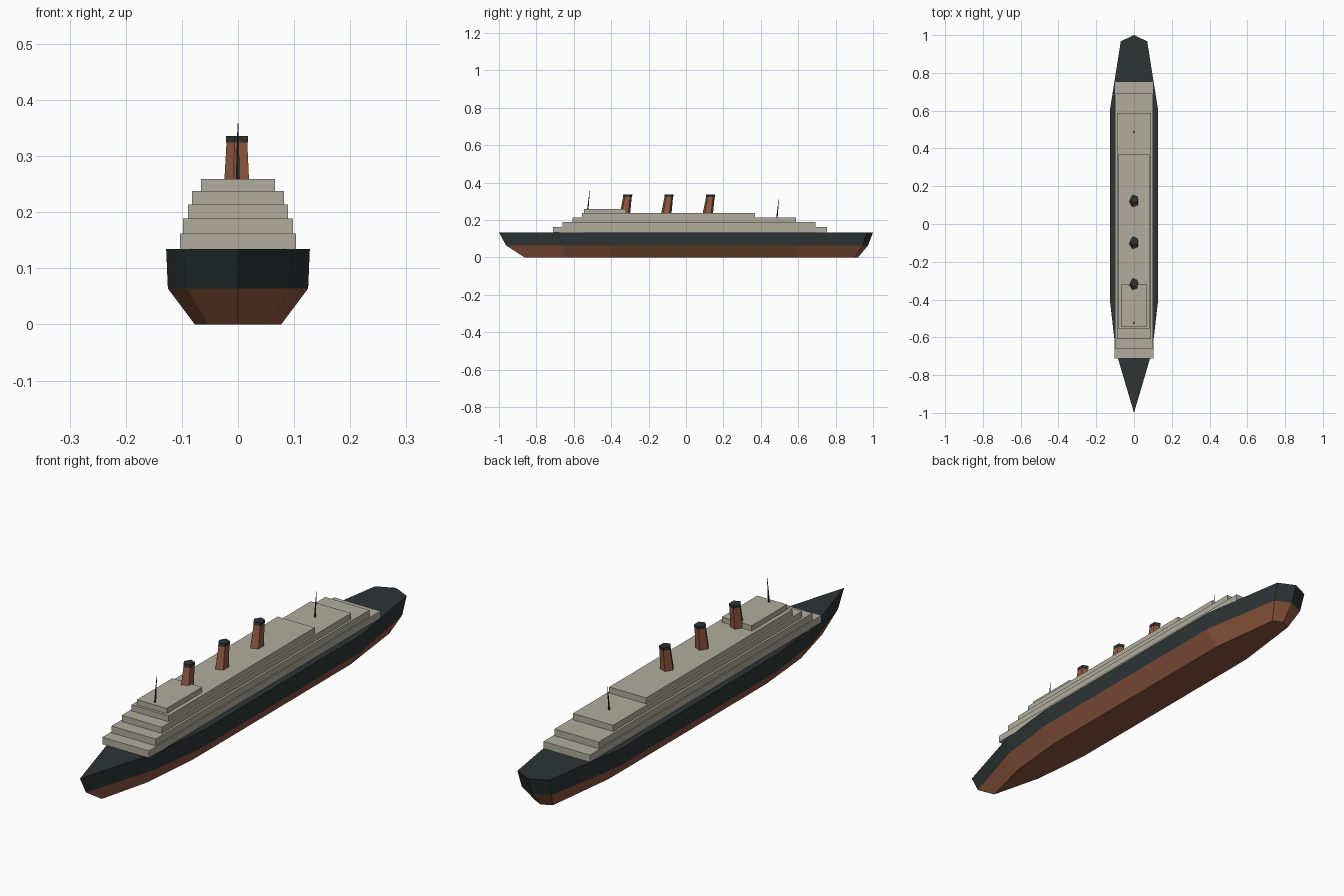
import bpy
import bmesh
from math import cos, sin, pi
from mathutils import Vector

cube = bpy.data.objects.get("Cube")
if cube:
    bpy.data.objects.remove(cube, do_unlink=True)


def material(name, colour):
    mat = bpy.data.materials.new(name)
    mat.use_nodes = True
    mat.diffuse_color = (*colour, 1)
    bsdf = mat.node_tree.nodes["Principled BSDF"]
    bsdf.inputs["Base Color"].default_value = (*colour, 1)
    bsdf.inputs["Roughness"].default_value = 0.8
    return mat


CHARCOAL = material("charcoal", (0.026, 0.035, 0.036))
RUST = material("rust red", (0.285, 0.1, 0.053))
CREAM = material("cream", (0.44, 0.415, 0.335))


def loft(name, rings, mats, rule=None):
    """Skin a stack of equal rings, closing both ends."""
    bm = bmesh.new()
    loops = [[bm.verts.new(p) for p in ring] for ring in rings]
    for low, high in zip(loops, loops[1:]):
        for i in range(len(low)):
            j = (i + 1) % len(low)
            bm.faces.new((low[i], low[j], high[j], high[i]))
    bm.faces.new(loops[0][::-1])
    bm.faces.new(loops[-1])
    bmesh.ops.recalc_face_normals(bm, faces=bm.faces)
    if rule:
        for face in bm.faces:
            face.material_index = rule(face.calc_center_median().z)
    mesh = bpy.data.meshes.new(name)
    bm.to_mesh(mesh)
    bm.free()
    for mat in mats:
        mesh.materials.append(mat)
    obj = bpy.data.objects.new(name, mesh)
    bpy.context.collection.objects.link(obj)
    return obj


def hull_ring(z, half):
    """Mirror a half outline (bow first, stern last) into a full ring."""
    other = [(-x, y) for x, y in half[-2:0:-1]]
    return [(x, y, z) for x, y in half + other]


def ngon(centre, rx, ry, sides):
    """Horizontal polygon with a corner pointing to -x."""
    c = Vector(centre)
    angles = [pi + 2 * pi * i / sides for i in range(sides)]
    return [c + Vector((rx * cos(a), ry * sin(a), 0)) for a in angles]


# Hull: keel, waterline and deck outlines
keel = [(0, -0.862), (0.054, -0.65), (0.077, -0.4), (0.077, 0.6), (0.04, 0.90), (0, 0.92)]
waterline = [(0, -0.962), (0.093, -0.66), (0.125, -0.4), (0.125, 0.6), (0.066, 0.945), (0, 0.973)]
deck = [(0, -1), (0.097, -0.67), (0.128, -0.4), (0.128, 0.6), (0.07, 0.967), (0, 1)]
loft("hull", [hull_ring(0, keel), hull_ring(0.064, waterline), hull_ring(0.134, deck)],
     [RUST, CHARCOAL], lambda z: int(z > 0.064))

# Stepped superstructure: half width, front y, back y, top z
tiers = [(0.103, -0.711, 0.755, 0.162),
         (0.098, -0.661, 0.692, 0.189),
         (0.089, -0.608, 0.588, 0.214),
         (0.082, -0.556, 0.369, 0.238),
         (0.066, -0.545, -0.321, 0.259)]
bottom = 0.134
for n, (w, front, back, top) in enumerate(tiers, 1):
    rings = [[(-w, front, z), (w, front, z), (w, back, z), (-w, back, z)] for z in (bottom, top)]
    loft(f"superstructure_tier_{n}", rings, [CREAM])
    bottom = top

# Raked five-sided funnels with dark caps
for n, y in enumerate((-0.326, -0.105, 0.117), 1):
    loft(f"funnel_{n}", [ngon((0, y, 0.236), 0.0255, 0.029, 5),
                         ngon((0, y + 0.013, 0.324), 0.0205, 0.024, 5)], [RUST])
    loft(f"funnel_cap_{n}", [ngon((0, y + 0.013, 0.324), 0.0215, 0.0255, 5),
                             ngon((0, y + 0.015, 0.336), 0.0215, 0.0255, 5)], [CHARCOAL])

# Slender raked masts
for name, y, base, top in (("fore_mast", -0.525, 0.257, 0.358), ("aft_mast", 0.486, 0.212, 0.313)):
    rise = top - base
    loft(name, [ngon((0, y, base), 0.004, 0.004, 5),
                ngon((0, y + 0.005, base + rise * 0.5), 0.0025, 0.0025, 5),
                ngon((0, y + 0.011, top), 0.0008, 0.0008, 5)], [CHARCOAL])
